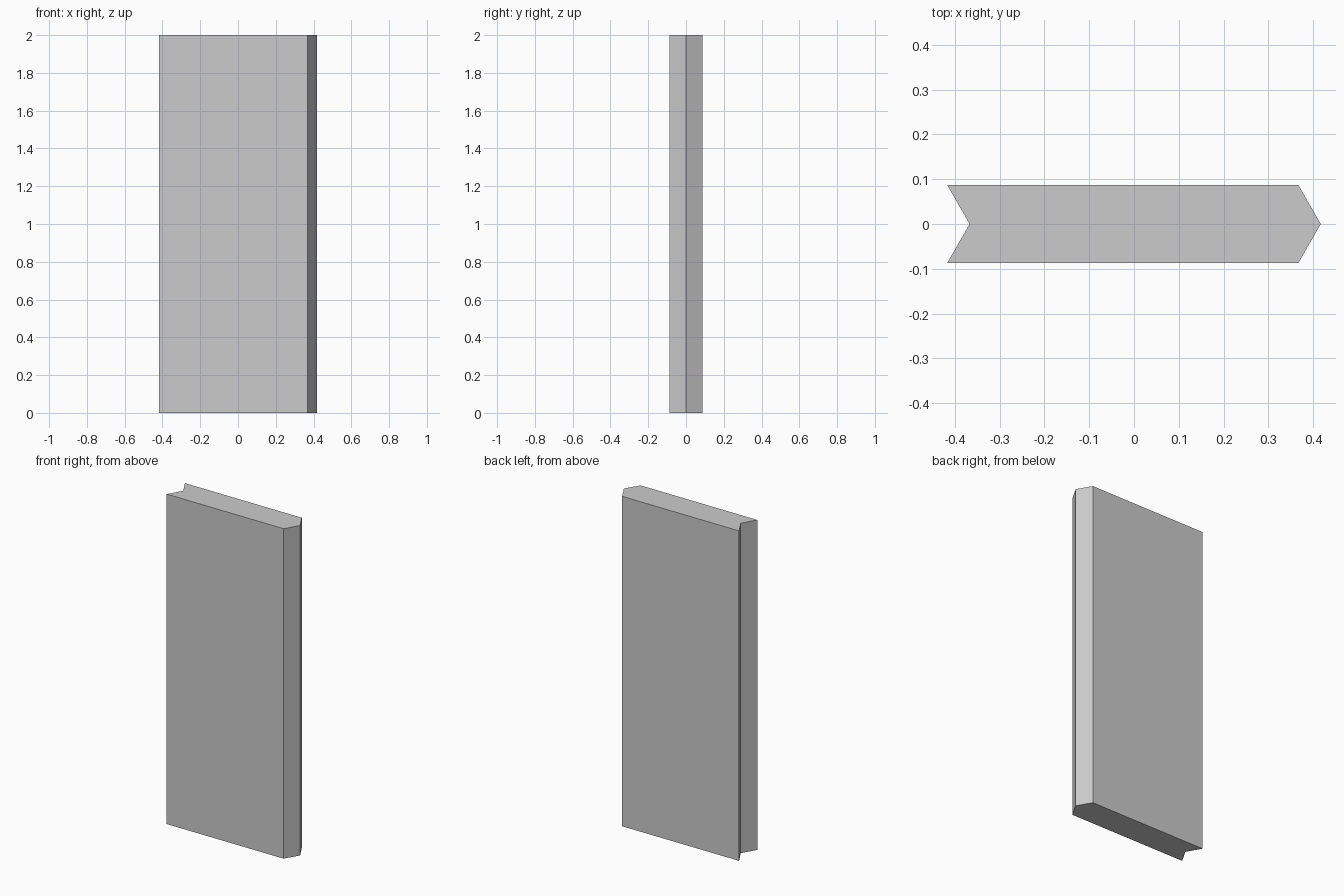
import bpy
import bmesh

if "Cube" in bpy.data.objects:
    bpy.data.objects.remove(bpy.data.objects["Cube"])

HEIGHT = 2.0
END_X, SHOULDER_X, HALF_Y = 0.417, 0.367, 0.087

# Interlocking cross-section: pointed right edge, matching V notch on the left
profile = [
    (END_X, 0), (SHOULDER_X, HALF_Y), (-END_X, HALF_Y),
    (-SHOULDER_X, 0), (-END_X, -HALF_Y), (SHOULDER_X, -HALF_Y),
]

# Extrude the section into an upright wall panel
bm = bmesh.new()
base = bm.faces.new([bm.verts.new((x, y, 0)) for x, y in profile])
top = bmesh.ops.extrude_face_region(bm, geom=[base], use_keep_orig=True)
top_verts = [g for g in top["geom"] if isinstance(g, bmesh.types.BMVert)]
bmesh.ops.translate(bm, verts=top_verts, vec=(0, 0, HEIGHT))
bmesh.ops.recalc_face_normals(bm, faces=bm.faces)

mesh = bpy.data.meshes.new("wall_panel")
bm.to_mesh(mesh)
bm.free()
panel = bpy.data.objects.new("wall_panel", mesh)
bpy.context.collection.objects.link(panel)
